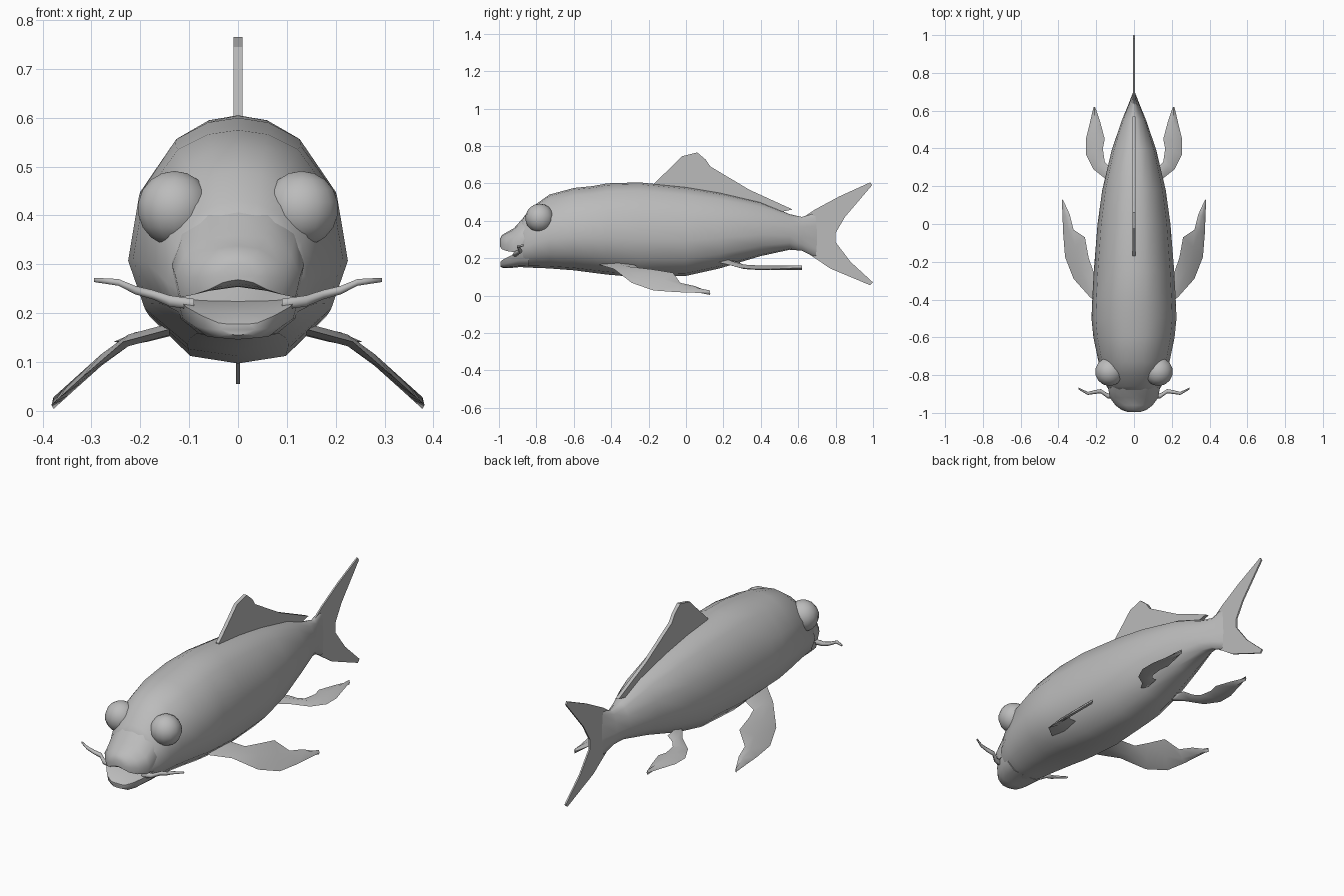
import bpy, bmesh, math

if "Cube" in bpy.data.objects:
    bpy.data.objects.remove(bpy.data.objects["Cube"])

grey = bpy.data.materials.new("plain_grey")
grey.diffuse_color = (0.5, 0.5, 0.5, 1)
grey.use_nodes = True
grey.node_tree.nodes["Principled BSDF"].inputs["Base Color"].default_value = grey.diffuse_color


def finish(name, bm, angle=50):
    bmesh.ops.recalc_face_normals(bm, faces=bm.faces)
    me = bpy.data.meshes.new(name)
    bm.to_mesh(me)
    bm.free()
    me.materials.append(grey)
    ob = bpy.data.objects.new(name, me)
    bpy.context.collection.objects.link(ob)
    bpy.ops.object.select_all(action='DESELECT')
    ob.select_set(True)
    bpy.context.view_layer.objects.active = ob
    bpy.ops.object.shade_smooth_by_angle(angle=math.radians(angle))
    return ob


def bridge(bm, rings):
    """Skin closed rings of equal length and cap both ends."""
    n = len(rings[0])
    for a, b in zip(rings, rings[1:]):
        for i in range(n):
            j = (i + 1) % n
            bm.faces.new((a[i], a[j], b[j], b[i]))
    bm.faces.new(rings[0])
    bm.faces.new(rings[-1])


def loft(name, half, stations):
    """half: right half of the section, top to bottom; station: y, top, bottom, half width."""
    full = half + [(-x, h) for x, h in half[-2:0:-1]]
    bm = bmesh.new()
    bridge(bm, [[bm.verts.new((x * w, y, bot + h * (top - bot))) for x, h in full]
                for y, top, bot, w in stations])
    return finish(name, bm)


def upright_plate(name, outline, half_thick):
    """Flat fin in the middle plane from a (y, z) outline."""
    bm = bmesh.new()
    face = bm.faces.new([bm.verts.new((-half_thick, y, z)) for y, z in outline])
    ext = bmesh.ops.extrude_face_region(bm, geom=[face], use_keep_orig=True)
    for v in ext["geom"]:
        if isinstance(v, bmesh.types.BMVert):
            v.co.x = half_thick
    bmesh.ops.triangulate(bm, faces=[f for f in bm.faces if len(f.verts) > 4])
    return finish(name, bm, 30)


def height_at(x, curve):
    for (x0, z0), (x1, z1) in zip(curve, curve[1:]):
        if x <= x1:
            break
    return z0 + (z1 - z0) * (x - x0) / (x1 - x0)


def side_fin(name, pairs, curve, thick, side):
    """Paddle from (outer, inner) edge pairs, drooping along a height curve."""
    bm = bmesh.new()
    rings = []
    for (ox, oy), (ix, iy) in pairs:
        mx, my = (ox + ix) / 2, (oy + iy) / 2
        sec = [(ox, oy, 0), (mx, my, thick), (ix, iy, 0), (mx, my, -thick)]
        rings.append([bm.verts.new((side * x, y, height_at(x, curve) + d)) for x, y, d in sec])
    bridge(bm, rings)
    return finish(name, bm, 70)


# Body, running back to the narrow tail root
section = [(0, 1), (.28, .98), (.57, .91), (.9, .69), (1, .4), (.85, .19), (.46, .03), (0, 0)]
loft("body", section, [
    (-.89, .39, .155, .125), (-.86, .43, .15, .145), (-.80, .49, .148, .168),
    (-.73, .54, .145, .188), (-.60, .575, .135, .215), (-.50, .585, .122, .225),
    (-.42, .60, .112, .222), (-.25, .605, .097, .213), (0, .58, .105, .193),
    (.18, .55, .145, .168), (.395, .50, .21, .117), (.555, .435, .245, .062),
    (.62, .42, .24, .035), (.70, .45, .20, .004)])

# Upper snout with an arched lip, and lower jaw
lip = [(0, 1), (.45, .94), (.85, .68), (1, .35), (.92, 0), (.5, .1), (0, .17)]
loft("snout", lip, [
    (-.84, .43, .25, .135), (-.88, .405, .24, .135), (-.92, .36, .232, .128),
    (-.96, .338, .238, .098), (-.985, .322, .248, .065), (-.995, .30, .262, .035)])
jaw = [(0, .9), (.6, .92), (1, 1), (.9, .45), (.6, .08), (0, 0)]
loft("lower_jaw", jaw, [
    (-.84, .235, .15, .13), (-.89, .232, .152, .125), (-.94, .212, .147, .105),
    (-.975, .195, .146, .075), (-.993, .18, .155, .04)])

# Dorsal and tail fins
upright_plate("dorsal_fin", [
    (-.17, .58), (-.17, .60), (-.06, .705), (-.02, .745), (.06, .765), (.105, .727),
    (.13, .69), (.34, .565), (.57, .46), (.495, .445), (.40, .44), (.15, .52)], .009)
upright_plate("tail_fin", [
    (.60, .40), (.69, .46), (.82, .53), (.985, .605), (.995, .59), (.85, .42), (.80, .335),
    (.80, .285), (.88, .18), (1.0, .07), (.985, .055), (.77, .145), (.69, .20), (.60, .26)], .004)

pectoral = [((.14, -.47), (.14, -.28)), ((.235, -.385), (.215, -.25)),
            ((.32, -.29), (.24, -.18)), ((.365, -.175), (.26, -.07)),
            ((.375, -.05), (.32, -.03)), ((.378, .03), (.34, .05)),
            ((.382, .13), (.374, .125))]
pelvic = [((.09, .16), (.09, .28)), ((.14, .23), (.13, .30)), ((.215, .29), (.155, .33)),
          ((.255, .37), (.165, .40)), ((.255, .45), (.155, .45)),
          ((.235, .53), (.18, .545)), ((.214, .62), (.206, .62))]
whisker = [(.09, -.915, .218, .013), (.14, -.91, .225, .013), (.175, -.885, .238, .011),
           (.21, -.89, .247, .010), (.245, -.897, .263, .008), (.295, -.87, .268, .005)]

for side, word in ((1, "right"), (-1, "left")):
    # Paired fins
    side_fin("pectoral_fin_" + word, pectoral, [(.14, .167), (.24, .14), (.382, .012)], .012, side)
    side_fin("pelvic_fin_" + word, pelvic, [(.09, .18), (.16, .158), (.26, .14)], .012, side)

    # Whisker beside the mouth
    bm = bmesh.new()
    bridge(bm, [[bm.verts.new((side * x, y + r * math.cos(a), z + r * math.sin(a)))
                 for a in (k * math.tau / 6 for k in range(6))] for x, y, z, r in whisker])
    finish("whisker_" + word, bm, 70)

    # Eye
    bm = bmesh.new()
    bmesh.ops.create_uvsphere(bm, u_segments=14, v_segments=9, radius=.077)
    bmesh.ops.translate(bm, verts=bm.verts, vec=(side * .13, -.782, .414))
    finish("eye_" + word, bm, 60)
